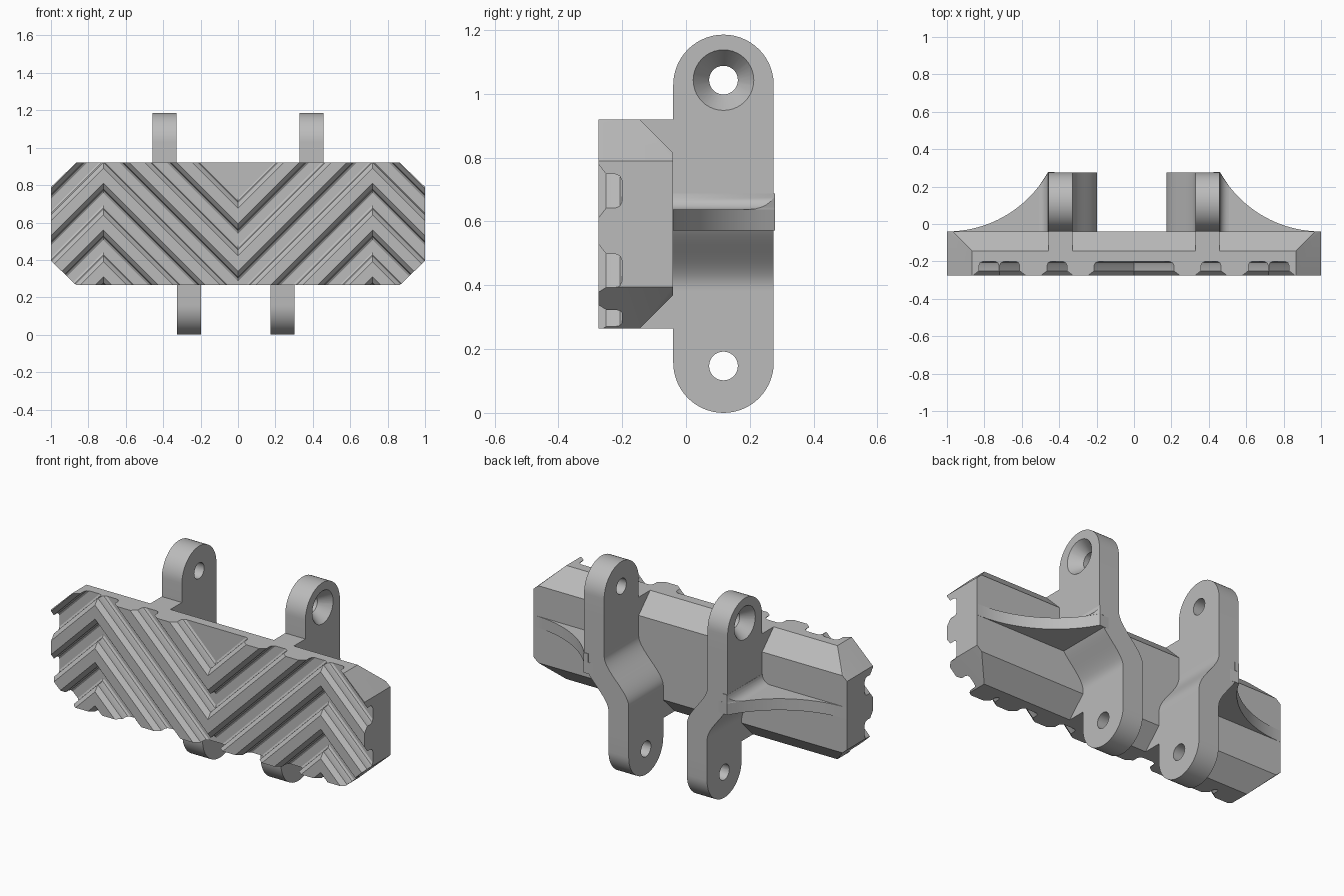
import bpy, bmesh, math

if "Cube" in bpy.data.objects:
    bpy.data.objects.remove(bpy.data.objects["Cube"], do_unlink=True)

steel = bpy.data.materials.new("plain grey")
steel.use_nodes = True
GREY = (0.5, 0.5, 0.5, 1)
steel.diffuse_color = GREY
steel.node_tree.nodes["Principled BSDF"].inputs["Base Color"].default_value = GREY


def finish(name, bm):
    bmesh.ops.remove_doubles(bm, verts=bm.verts, dist=1e-5)
    bmesh.ops.recalc_face_normals(bm, faces=bm.faces)
    mesh = bpy.data.meshes.new(name)
    bm.to_mesh(mesh)
    bm.free()
    mesh.materials.append(steel)
    obj = bpy.data.objects.new(name, mesh)
    bpy.context.collection.objects.link(obj)
    return obj


def loft(name, rings):
    """Skin matching closed rings of points and cap both ends."""
    bm = bmesh.new()
    rows = [[bm.verts.new(p) for p in ring] for ring in rings]
    n = len(rows[0])
    for a, b in zip(rows, rows[1:]):
        for i in range(n):
            j = (i + 1) % n
            bm.faces.new((a[i], a[j], b[j], b[i]))
    bm.faces.new(rows[0])
    bm.faces.new(rows[-1])
    return finish(name, bm)


def select(obj):
    bpy.ops.object.select_all(action='DESELECT')
    obj.select_set(True)
    bpy.context.view_layer.objects.active = obj


def boolean(obj, cutter, operation):
    cutter.hide_render = True
    mod = obj.modifiers.new("cut", 'BOOLEAN')
    mod.operation, mod.object, mod.solver = operation, cutter, 'EXACT'
    select(obj)
    bpy.ops.object.modifier_apply(modifier=mod.name)
    bpy.data.objects.remove(cutter, do_unlink=True)


def smooth(obj):
    select(obj)
    bpy.ops.object.shade_smooth_by_angle(angle=math.radians(32))


# Tread pad: a grooved section swept along a zigzag, trimmed to the pad outline
FRONT, FLOOR, STEP, BACK = -0.275, -0.2, -0.145, -0.04
BOTTOM, TOP = 0.265, 0.92
half_groove = [(0.085, FRONT), (0.053, -0.25), (0.053, -0.221), (0.047, -0.207), (0.032, FLOOR)]
section = [(-1.0, FRONT)]
for centre in (-0.75, -0.495, -0.245, 0.005, 0.255, 0.508):
    section += [(centre - d, y) for d, y in half_groove]
    section += [(centre + d, y) for d, y in reversed(half_groove)]
section += [(0.76 - d, y) for d, y in half_groove]
section += [(1.5, FLOOR), (1.5, 0.1), (-1.0, 0.1)]

PEAK = 0.72
zigzag = [(-1.2, 0.24), (-PEAK, PEAK), (0, 0), (PEAK, PEAK), (1.2, 0.24)]
tread_pad = loft("tread_pad", [[(x, y, u + rise) for u, y in section] for x, rise in zigzag])

outline = [(0.865, TOP), (1, 0.79), (1, 0.395), (0.865, BOTTOM)]
rear = [(0.97, 0.815), (1, 0.79), (1, 0.395), (0.97, 0.37)]
bm = bmesh.new()
for s in (-1, 1):
    for pts, y in ((outline, FRONT), (outline, STEP), (rear, BACK)):
        for x, z in pts:
            bm.verts.new((s * x, y, z))
bmesh.ops.convex_hull(bm, input=bm.verts)
bmesh.ops.dissolve_limit(bm, angle_limit=0.01, verts=bm.verts, edges=bm.edges)
boolean(tread_pad, finish("pad_outline", bm), 'INTERSECT')
smooth(tread_pad)

# Lug stations: height with the depth range there
MID, R, LOW, HIGH = 0.1175, 0.1575, 0.1575, 1.028
arc = [math.pi / 2 * i / 14 for i in range(15)]
stations = [(LOW - R * math.cos(t), MID - R * math.sin(t), MID + R * math.sin(t)) for t in arc]
stations += [(BOTTOM, BACK, MID + R), (BOTTOM, STEP, MID + R)]
stations += [(0.38 + 0.33 * i / 22, STEP, MID + R) for i in range(23)]
stations += [(TOP, STEP, MID + R), (TOP, BACK, MID + R)]
stations += [(HIGH + R * math.sin(t), MID - R * math.cos(t), MID + R * math.cos(t)) for t in arc]


def blend(low, high, z, z0, z1):
    t = min(1, max(0, (z - z0) / (z1 - z0)))
    return low + (high - low) * t * t * (3 - 2 * t)


def drill(side, z, radii):
    """Round cutter along x from (x, radius) pairs."""
    angles = [2 * math.pi * i / 40 for i in range(40)]
    return loft("drill", [[(side * x, MID + r * math.cos(a), z + r * math.sin(a)) for a in angles]
                          for x, r in radii])


# Gusset curve in plan: sweeps from the pad end out to the lug's rear edge
RAD = 0.62


def sweep(x):
    return BACK + RAD - math.sqrt(RAD ** 2 - (1 - x) ** 2)


OUT, HOLE = 0.458, 0.045
for side, word, low_out in ((1, "left", 0.302), (-1, "right", 0.327)):
    # Cranked lug with a countersunk upper hole and a plain lower hole
    rings = []
    for z, y0, y1 in stations:
        xo = blend(low_out, OUT, z, 0.39, 0.64)
        xi = blend(low_out - 0.129, 0.33, z, 0.45, 0.70)
        rings.append([(side * x, y, z) for x, y in ((xi, y0), (xo, y0), (xo, y1), (xi, y1))])
    lug = loft(word + "_hinge_lug", rings)
    boolean(lug, drill(side, 0.147, [(0.1, HOLE), (0.5, HOLE)]), 'DIFFERENCE')
    boolean(lug, drill(side, 1.043, [(0.2, HOLE), (OUT - 0.065, HOLE), (OUT, 0.095), (0.5, 0.127)]),
            'DIFFERENCE')
    smooth(lug)

    # Curved gusset bracing the lug
    xs = [OUT + (0.995 - OUT) * i / 20 for i in range(21)]
    plan = [(0.4, BACK - 0.03), (0.4, MID + R)] + [(x, sweep(x)) for x in xs] + [(0.995, BACK - 0.03)]
    gusset = loft(word + "_gusset", [[(side * x, y, z) for x, y in plan] for z in (0.572, 0.638)])
    smooth(gusset)

    # Fillet where gusset meets lug
    rings = []
    for i in range(7):
        t = math.pi / 2 * i / 6
        x = OUT + 0.001 + 0.05 * (1 - math.sin(t))
        z = 0.638 + 0.05 * (1 - math.cos(t))
        plan = [(0.43, BACK - 0.03), (x, BACK - 0.03), (x, sweep(x)), (OUT, sweep(OUT)), (0.43, sweep(OUT))]
        rings.append([(side * px, py, z) for px, py in plan])
    smooth(loft(word + "_gusset_fillet", rings))
